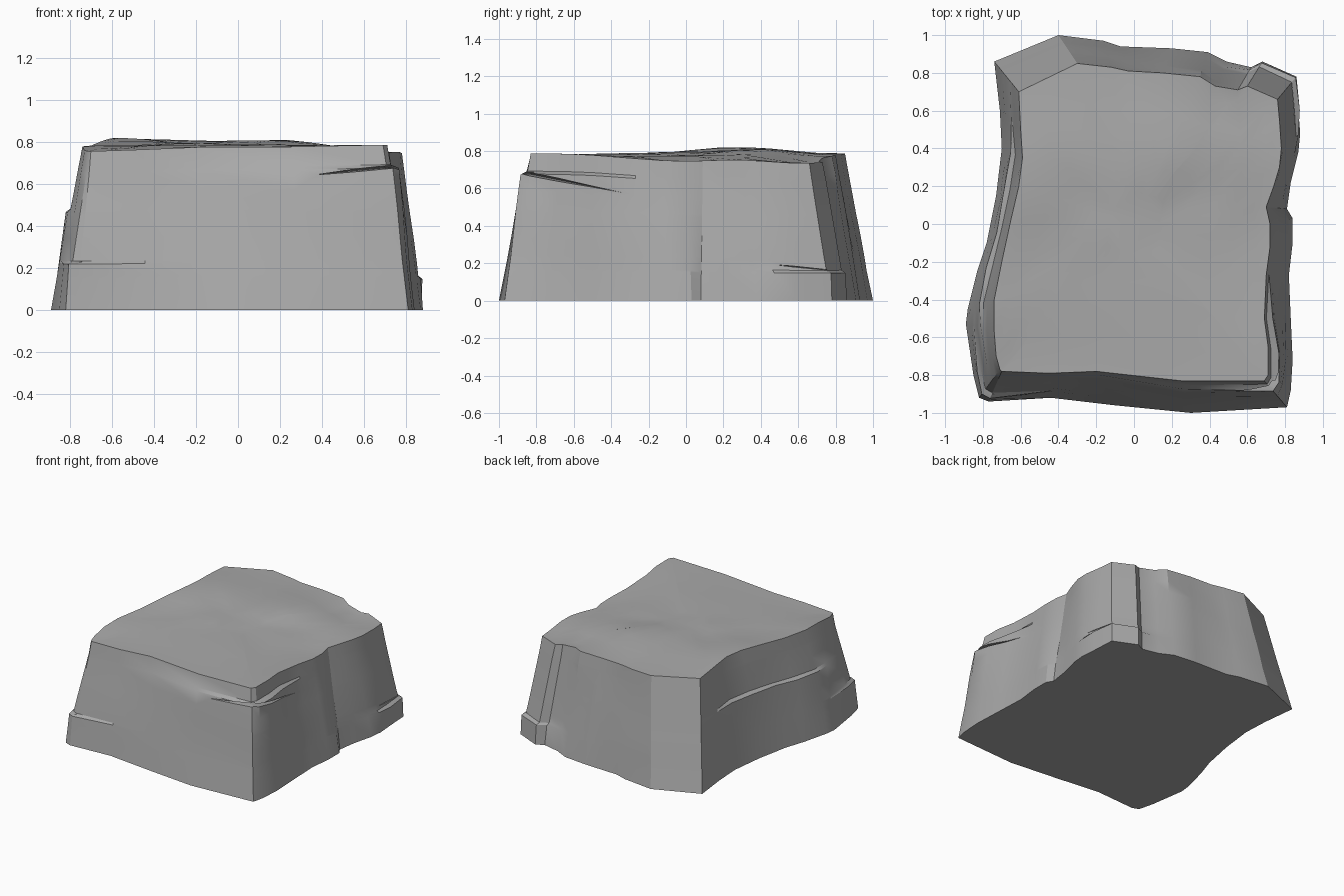
import bpy
import bmesh
import random
from mathutils import Vector, noise

random.seed(4)

default_cube = bpy.data.objects.get("Cube")
if default_cube:
    bpy.data.objects.remove(default_cube, do_unlink=True)

# Single stone colour
stone = bpy.data.materials.new("stone grey")
stone.use_nodes = True
stone_colour = (0.4, 0.4, 0.4, 1.0)
stone.diffuse_color = stone_colour
stone.node_tree.nodes["Principled BSDF"].inputs["Base Color"].default_value = stone_colour

# Footprint and rim outlines in hundredths, running from the front right-hand corner round the back
FOOT = [(-77, -94), (-82, -92), (-85, -80), (-89, -53), (-88, -45), (-83, -25), (-78, -10),
        (-73, 15), (-70, 40), (-71, 60), (-74, 86), (-40, 100), (-16, 97), (-7, 94), (20, 93),
        (39, 91), (49, 86), (62, 83), (68, 86), (86, 78), (87, 60), (88, 48), (87, 38),
        (83, 22), (81, 8), (84, 3), (84, -10), (82, -27), (83, -50), (84, -72), (83, -88),
        (81, -97), (30, -100), (-10, -96), (-44, -92)]
RIM = [(-70, -78), (-71, -77), (-73, -70), (-74, -57), (-74, -40), (-70, -20), (-65, 3),
       (-61, 20), (-59, 35), (-60, 50), (-61, 70), (-30, 85), (-12, 83), (-3, 81), (15, 80),
       (35, 78), (43, 73), (55, 71), (60, 73), (76, 66), (77, 55), (78, 40), (77, 30),
       (74, 20), (70, 9), (72, 0), (72, -12), (70, -27), (69, -50), (71, -65), (71, -80),
       (69, -83), (25, -83), (-20, -78), (-45, -79)]

# Spot heights of the worn upper surface: x, y, height
SPOTS = [(-.7, -.78, .755), (0, -.8, .775), (.7, -.83, .787), (.72, 0, .745), (.76, .66, .735),
         (0, .82, .78), (-.6, .35, .82), (-.6, .7, .79), (-.74, -.5, .78), (.1, .35, .81),
         (0, -.3, .79), (.4, 0, .78)]

# Ledges, where the stone below a split juts out: x, y, reach, level, depth
LEDGES = [(.82, -.92, .65, .87, .045), (.87, .75, .35, .21, .03),
          (-.8, 0, .65, .61, .035), (-.82, -.93, .2, .30, .03)]
LEVELS = [0, .2, .22, .29, .31, .45, .6, .62, .74, .86, .88, 1]


def surface_height(x, y):
    """Blend the spot heights by distance."""
    total = weight_sum = 0
    for sx, sy, sz in SPOTS:
        weight = 1 / ((x - sx) ** 2 + (y - sy) ** 2 + .01) ** 1.5
        total += weight * sz
        weight_sum += weight
    return total / weight_sum


def wall_point(foot, rim, level):
    """Point on the sloping wall, pushed out below each ledge."""
    low, high = Vector(foot) / 100, Vector(rim) / 100
    point = low.lerp(high, level)
    outward = (low - high).normalized()
    for x, y, reach, cut, depth in LEDGES:
        near = max(0, 1 - (low - Vector((x, y))).length / reach)
        if level < cut:
            point += outward * depth * min(1, near * 2) * level / cut
    if 0 < level < 1:
        point += outward * .012 * noise.noise(Vector((low.x * 6, low.y * 6, level * 2)))
    return Vector((point.x, point.y, level * surface_height(high.x, high.y)))


def bridge(bm, lower, upper):
    """Join two equal rings with quads."""
    count = len(lower)
    for i in range(count):
        j = (i + 1) % count
        bm.faces.new((lower[i], lower[j], upper[j], upper[i]))


def add_object(name, bm):
    bmesh.ops.recalc_face_normals(bm, faces=bm.faces)
    mesh = bpy.data.meshes.new(name)
    bm.to_mesh(mesh)
    bm.free()
    mesh.materials.append(stone)
    obj = bpy.data.objects.new(name, mesh)
    bpy.context.collection.objects.link(obj)
    return obj


def build_rock():
    bm = bmesh.new()

    # Walls and flat base
    rings = [[bm.verts.new(wall_point(f, r, level)) for f, r in zip(FOOT, RIM)]
             for level in LEVELS]
    for lower, upper in zip(rings, rings[1:]):
        bridge(bm, lower, upper)
    bm.faces.new(rings[0])

    # Uneven upper surface, in rings shrinking to the middle
    rim = rings[-1]
    previous = rim
    for scale in (.9, .74, .56, .38, .2):
        ring = []
        for vert in rim:
            x = vert.co.x * scale + random.uniform(-.01, .01)
            y = vert.co.y * scale + random.uniform(-.01, .01)
            bump = .012 * noise.noise(Vector((x * 4, y * 4, 1)))
            ring.append(bm.verts.new((x, y, surface_height(x, y) + bump)))
        bridge(bm, previous, ring)
        previous = ring
    bm.faces.new(previous)
    top = [f for f in bm.faces if all(v.co.z > .7 for v in f.verts) and len(f.verts) > 4]
    bmesh.ops.triangulate(bm, faces=top)
    return add_object("rock", bm)


def cut_crack(rock, start, end, inward, width):
    """Cut a tapering split, widest at its start."""
    start, end, inward = Vector(start), Vector(end), Vector(inward)
    along = (end - start).normalized()
    across = along.cross(inward).normalized() * width / 2
    bm = bmesh.new()
    corners = (start + across - inward, start - across - inward, start + inward,
               end - inward + across * .1, end - inward - across * .1, end + inward * .2)
    for corner in corners:
        bm.verts.new(corner)
    bmesh.ops.convex_hull(bm, input=bm.verts)
    cutter = add_object("crack_cutter", bm)
    cutter.hide_render = True
    modifier = rock.modifiers.new("crack", "BOOLEAN")
    modifier.operation = "DIFFERENCE"
    modifier.solver = "EXACT"
    modifier.object = cutter
    bpy.context.view_layer.objects.active = rock
    bpy.ops.object.modifier_apply(modifier=modifier.name)
    bpy.data.objects.remove(cutter, do_unlink=True)


rock = build_rock()

# Splits at the corners and along the walls
cut_crack(rock, (.78, -.86, .69), (.38, -.86, .645), (0, .06, 0), .03)
cut_crack(rock, (.74, -.9, .69), (.75, -.3, .57), (-.06, 0, 0), .03)
cut_crack(rock, (.86, .8, .16), (.84, .5, .19), (-.04, 0, 0), .02)
cut_crack(rock, (-.72, .1, .49), (-.67, .46, .5), (.04, 0, 0), .025)
cut_crack(rock, (-.72, .11, .49), (-.8, -.35, .47), (.04, 0, 0), .025)
cut_crack(rock, (-.83, -.9, .235), (-.74, -.9, .23), (0, .03, 0), .02)

# Soft walls with crisp rims
bpy.ops.object.select_all(action="DESELECT")
rock.select_set(True)
bpy.context.view_layer.objects.active = rock
bpy.ops.object.shade_smooth_by_angle(angle=.45)
